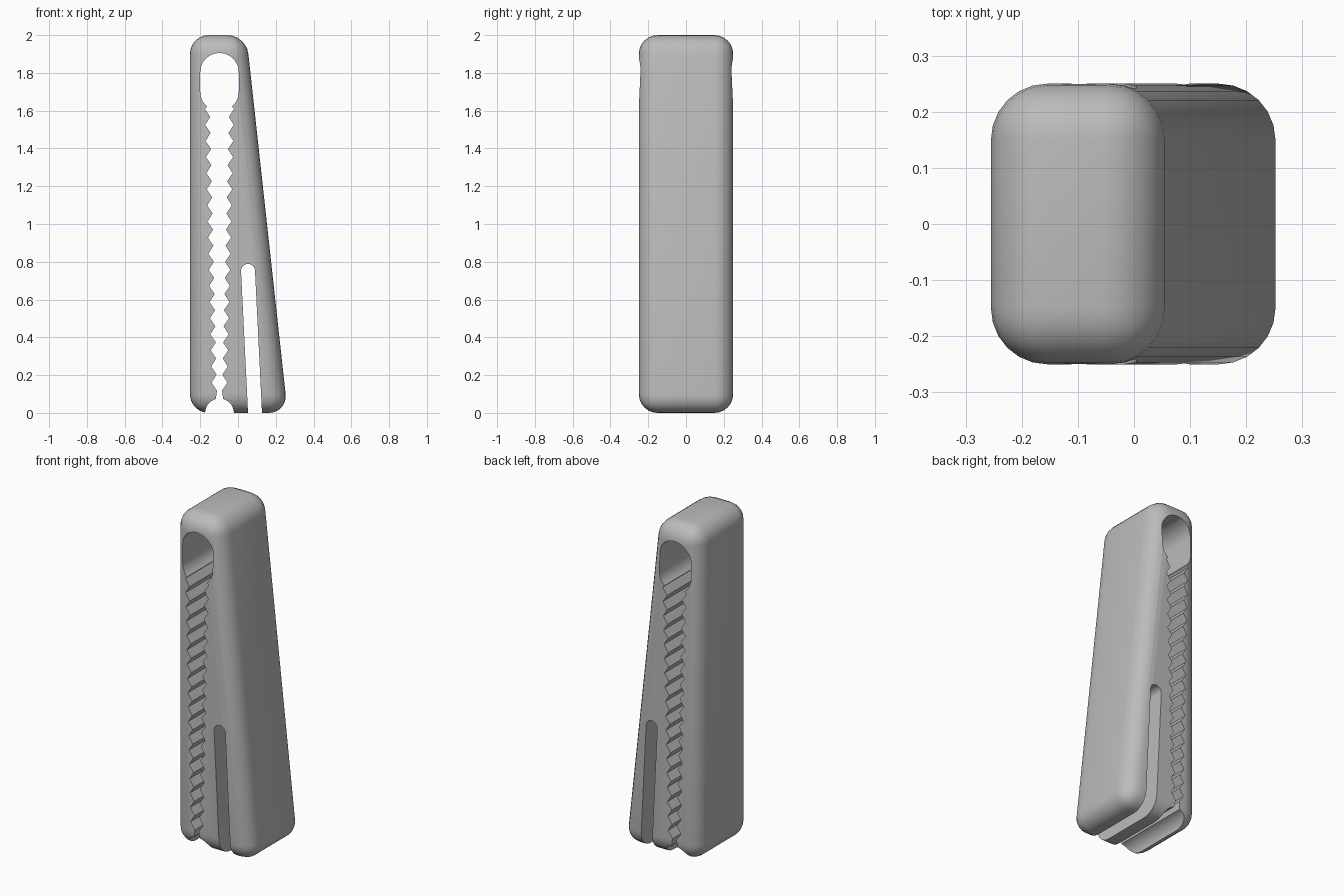
import bpy
import bmesh
from math import sin, cos, pi, radians

cube = bpy.data.objects.get("Cube")
if cube:
    bpy.data.objects.remove(cube, do_unlink=True)

grey = bpy.data.materials.new("plain_grey")
grey.use_nodes = True
COLOUR = (0.5, 0.5, 0.5, 1)
grey.diffuse_color = COLOUR
grey.node_tree.nodes["Principled BSDF"].inputs["Base Color"].default_value = COLOUR


def prism(name, outline, half_depth, bevel=0):
    """Extrude an x-z outline along y, optionally rounding every edge."""
    bm = bmesh.new()
    face = bm.faces.new([bm.verts.new((x, -half_depth, z)) for x, z in outline])
    moved = bmesh.ops.extrude_face_region(bm, geom=[face])["geom"]
    verts = [v for v in moved if isinstance(v, bmesh.types.BMVert)]
    bmesh.ops.translate(bm, verts=verts, vec=(0, 2 * half_depth, 0))
    bmesh.ops.recalc_face_normals(bm, faces=bm.faces)
    if bevel:
        bmesh.ops.bevel(bm, geom=bm.edges[:], offset=bevel, segments=6,
                        profile=0.5, affect='EDGES', offset_type='OFFSET')
    mesh = bpy.data.meshes.new(name)
    bm.to_mesh(mesh)
    bm.free()
    mesh.materials.append(grey)
    obj = bpy.data.objects.new(name, mesh)
    bpy.context.collection.objects.link(obj)
    return obj


def arc(cx, cz, r, start, end, steps):
    angles = [radians(start + (end - start) * i / steps) for i in range(steps + 1)]
    return [(cx + r * cos(a), cz + r * sin(a)) for a in angles]


# Tapered rounded body
body = prism("clip_body", [(-0.255, 0), (0.263, 0), (0.044, 2), (-0.255, 2)],
             0.25, bevel=0.1)

# Toothed jaw opening: bottom notch, zigzag teeth and rounded eye, mirrored
CENTRE, TEETH, LOW, HIGH = -0.098, 18, 0.075, 1.61
half = [(0.076, -0.1)] + arc(0, 0, 0.076, 0, 75, 8)
for i in range(2 * TEETH + 1):
    t = i / (2 * TEETH)
    width = 0.012 + 0.038 * t + (0.028 if i % 2 == 0 else 0)
    if i:
        half.append((width, LOW + (HIGH - LOW) * t))
half += arc(0, 1.70, 0.102, -50, 0, 6) + arc(0, 1.803, 0.102, 0, 90, 10)
outline = [(CENTRE + x, z) for x, z in half]
outline += [(CENTRE - x, z) for x, z in reversed(half[:-1])]
jaw_cutter = prism("jaw_cutter", outline, 0.4)

# Slanted spring slot with a rounded end
slot = [(0.058, -0.1), (0.132, -0.1)] + arc(0.053, 0.752, 0.037, 0, 180, 12)
slot_cutter = prism("slot_cutter", slot, 0.4)

bpy.context.view_layer.objects.active = body
for cutter in (jaw_cutter, slot_cutter):
    mod = body.modifiers.new("cut", 'BOOLEAN')
    mod.operation = 'DIFFERENCE'
    mod.solver = 'EXACT'
    mod.object = cutter
    bpy.ops.object.modifier_apply(modifier=mod.name)
    bpy.data.objects.remove(cutter, do_unlink=True)

# Smooth rounded edges, crisp cuts
bpy.ops.object.select_all(action='DESELECT')
body.select_set(True)
bpy.ops.object.shade_smooth_by_angle(angle=radians(30))
